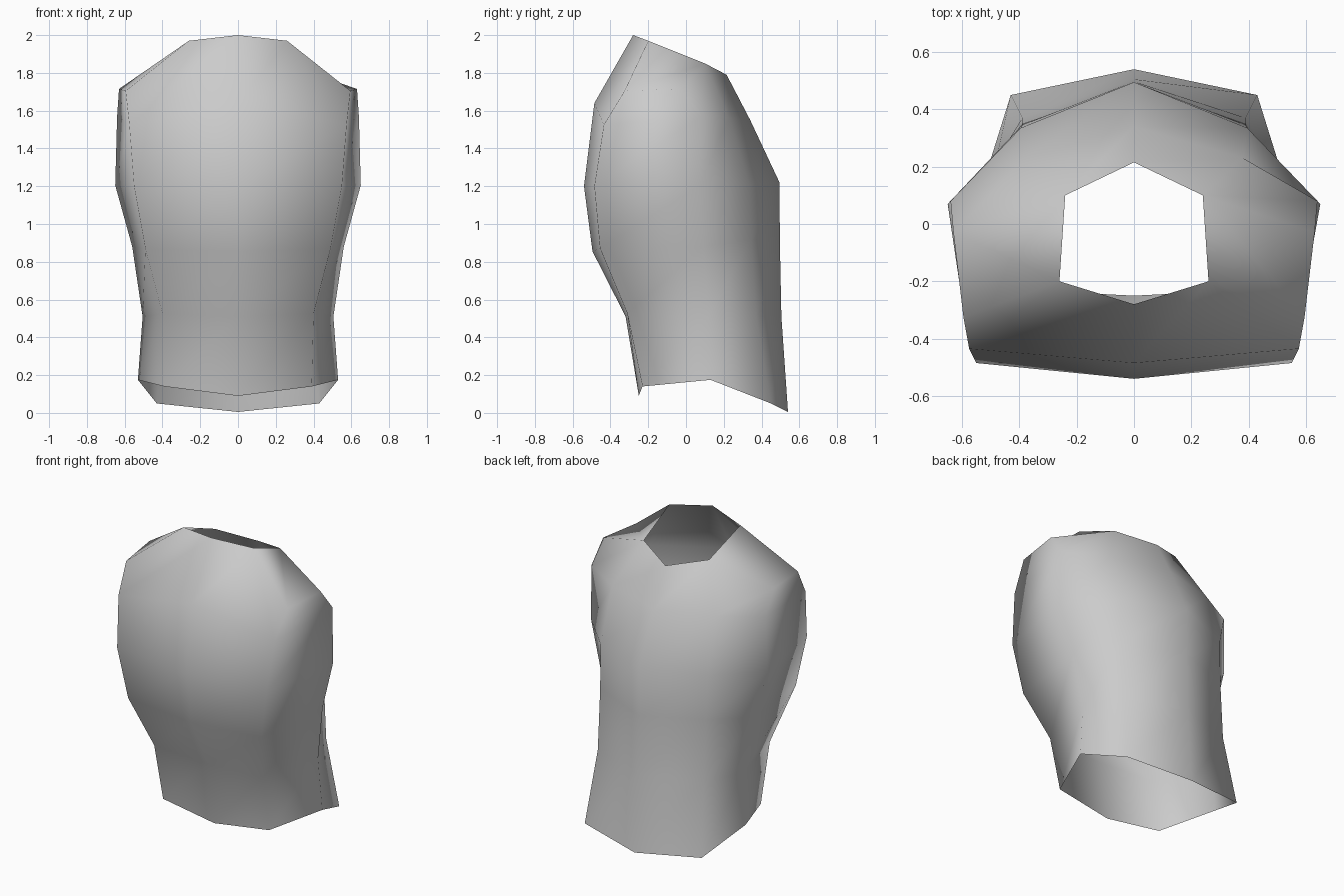
import bpy, bmesh

if "Cube" in bpy.data.objects:
    bpy.data.objects.remove(bpy.data.objects["Cube"])

# Half rings from hem to chest: front centre, front corner, side, back corner, back centre
RINGS = [
    [(0, -.25, .09), (.39, -.23, .14), (.53, .13, .175), (.43, .45, .05), (0, .54, .005)],
    [(0, -.32, .51), (.40, -.31, .525), (.505, .12, .51), (.39, .37, .52), (0, .505, .51)],
    [(0, -.495, .855), (.49, -.455, .87), (.56, .09, .88), (.39, .345, .92), (0, .497, .9)],
    [(0, -.54, 1.2), (.55, -.485, 1.2), (.65, .07, 1.205), (.395, .335, 1.21), (0, .495, 1.22)],
    [(0, -.485, 1.64), (.575, -.435, 1.525), (.64, .08, 1.57), (.38, .23, 1.56), (0, .34, 1.55)],
]
# Half neck opening and the two shoulder points
NECK = [(0, -.28, 2.0), (.26, -.20, 1.97), (.24, .10, 1.85), (0, .215, 1.79)]
SHOULDER = [(.595, -.325, 1.705), (.63, -.03, 1.715)]

grey = bpy.data.materials.new("light grey")
grey.diffuse_color = (.6, .6, .6, 1)
grey.use_nodes = True
grey.node_tree.nodes["Principled BSDF"].inputs["Base Color"].default_value = grey.diffuse_color

bm = bmesh.new()
for s in (1, -1):
    def make(points):
        return [bm.verts.new((s * x, y, z)) for x, y, z in points]

    def face(*verts):
        f = bm.faces.new(verts if s == 1 else verts[::-1])
        f.smooth = True

    # Body wall
    rings = [make(r) for r in RINGS]
    for low, high in zip(rings, rings[1:]):
        for i in range(4):
            face(low[i], low[i + 1], high[i + 1], high[i])
    # Chest top, shoulder and upper back up to the neck
    front, corner, side, back_corner, back = rings[-1]
    n0, n1, n2, n3 = make(NECK)
    sf, ss = make(SHOULDER)
    face(front, corner, n1, n0)
    face(corner, sf, n1)
    face(corner, side, ss, sf)
    face(sf, ss, n2, n1)
    face(side, back_corner, n2, ss)
    face(back_corner, back, n3, n2)

# Weld the halves along the centre line
bmesh.ops.remove_doubles(bm, verts=bm.verts[:], dist=.0005)
mesh = bpy.data.meshes.new("torso_shell")
bm.to_mesh(mesh)
bm.free()
mesh.materials.append(grey)
torso = bpy.data.objects.new("torso_shell", mesh)
bpy.context.collection.objects.link(torso)
